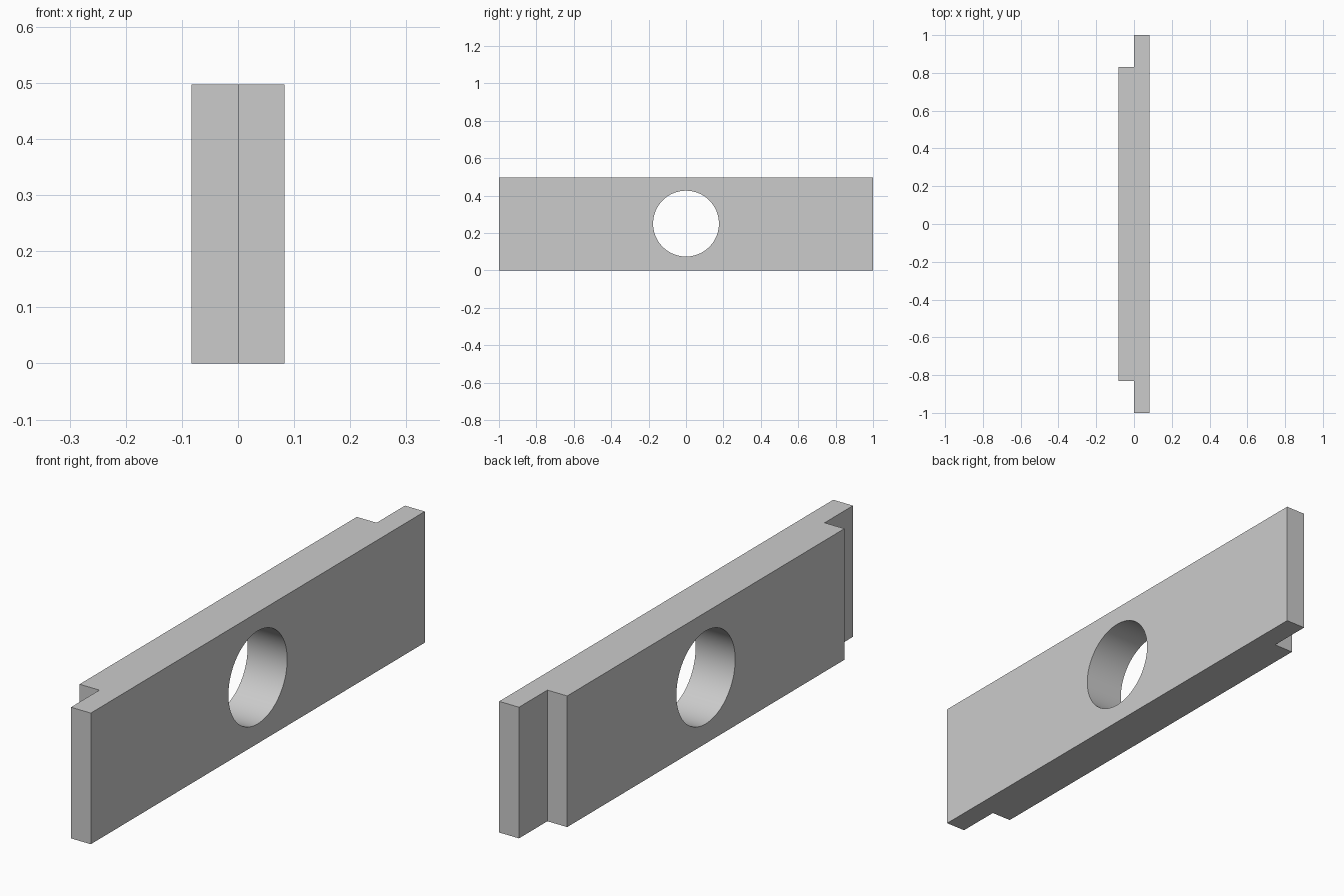
import bpy
import bmesh
import math

cube = bpy.data.objects.get("Cube")
if cube:
    bpy.data.objects.remove(cube, do_unlink=True)

HEIGHT = 0.497
HALF_THICK = 0.083
HALF_LENGTH = 1.0
STEP_Y = 0.83
HOLE_RADIUS = 0.176

# Single plain grey
grey = bpy.data.materials.new("plain_grey")
grey.use_nodes = True
colour = (0.6, 0.6, 0.6, 1)
grey.diffuse_color = colour
grey.node_tree.nodes["Principled BSDF"].inputs["Base Color"].default_value = colour

# Stepped plate: half profile mirrored along y, extruded upwards
half = [(HALF_THICK, HALF_LENGTH), (0, HALF_LENGTH), (0, STEP_Y), (-HALF_THICK, STEP_Y)]
profile = half + [(x, -y) for x, y in reversed(half)]
bm = bmesh.new()
base = bm.faces.new([bm.verts.new((x, y, 0)) for x, y in profile])
top = bmesh.ops.extrude_face_region(bm, geom=[base])["geom"]
bmesh.ops.translate(bm, vec=(0, 0, HEIGHT),
                    verts=[v for v in top if isinstance(v, bmesh.types.BMVert)])
bmesh.ops.recalc_face_normals(bm, faces=bm.faces)
mesh = bpy.data.meshes.new("stepped_plate")
bm.to_mesh(mesh)
bm.free()
mesh.materials.append(grey)
plate = bpy.data.objects.new("stepped_plate", mesh)
bpy.context.collection.objects.link(plate)

# Round through hole
bpy.ops.mesh.primitive_cylinder_add(vertices=96, radius=HOLE_RADIUS, depth=1,
                                    location=(0, 0, HEIGHT / 2 + 0.002),
                                    rotation=(0, math.pi / 2, 0))
cutter = bpy.context.object
cutter.name = "hole_cutter"
cutter.hide_render = True
cutter.data.materials.append(grey)

cut = plate.modifiers.new("round_hole", "BOOLEAN")
cut.operation = "DIFFERENCE"
cut.solver = "EXACT"
cut.object = cutter

bpy.ops.object.select_all(action="DESELECT")
plate.select_set(True)
bpy.context.view_layer.objects.active = plate
bpy.ops.object.modifier_apply(modifier=cut.name)
bpy.data.objects.remove(cutter, do_unlink=True)

# Smooth bore, sharp edges elsewhere
bpy.ops.object.shade_smooth_by_angle(angle=math.radians(30))
